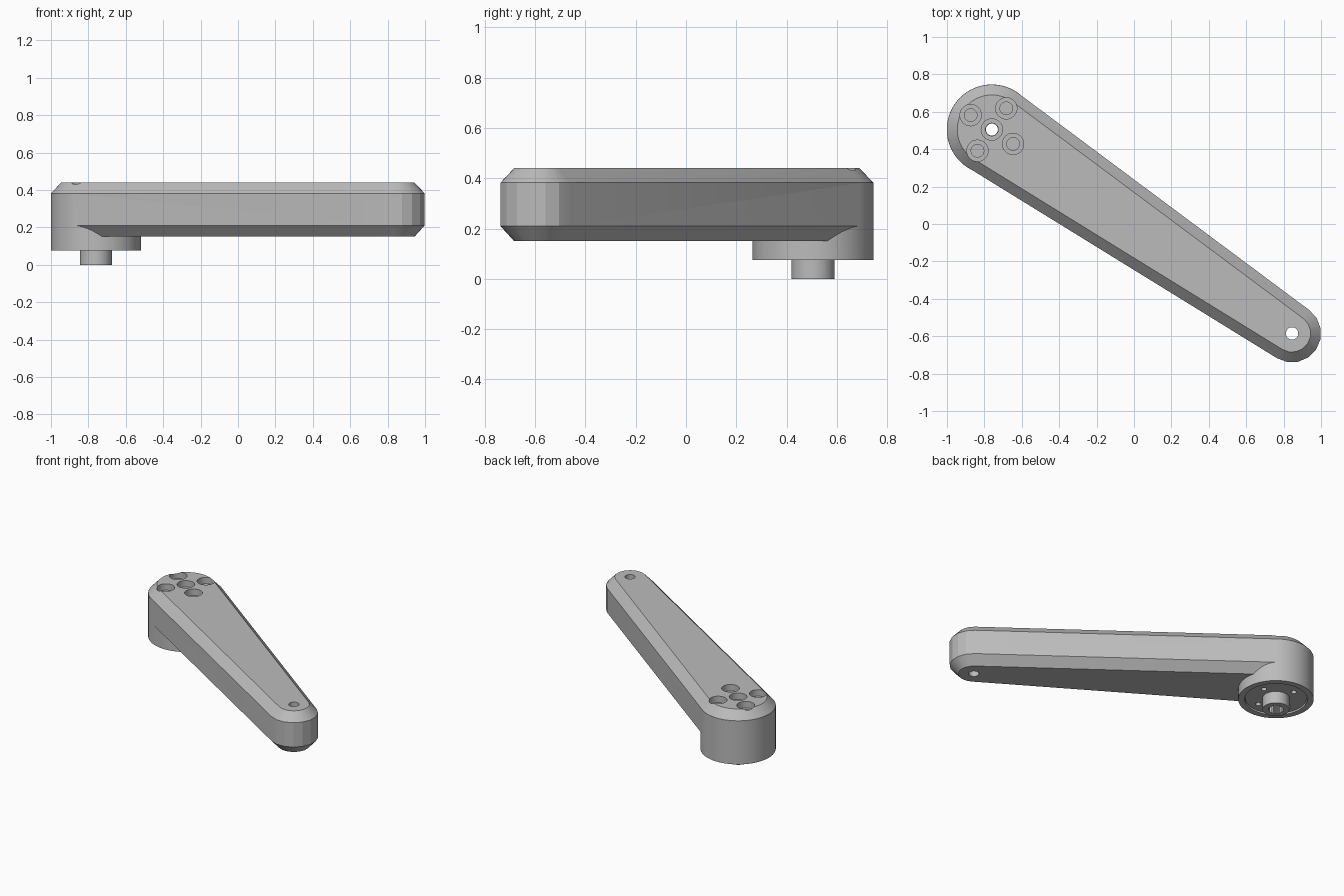
import bpy, bmesh
from math import sin, cos, pi, atan2, asin, radians
from mathutils import Vector

if "Cube" in bpy.data.objects:
    bpy.data.objects.remove(bpy.data.objects["Cube"], do_unlink=True)

PIVOT, TIP = Vector((-0.76, 0.505)), Vector((0.845, -0.585))
R_PIVOT, R_TIP = 0.24, 0.155
AXIS = TIP - PIVOT
ANGLE = atan2(AXIS.y, AXIS.x)
TAPER = asin((R_PIVOT - R_TIP) / AXIS.length)

grey = bpy.data.materials.new("plain grey")
grey.use_nodes = True
colour = (0.5, 0.5, 0.5, 1)
grey.diffuse_color = colour
grey.node_tree.nodes["Principled BSDF"].inputs["Base Color"].default_value = colour


def arc(centre, radius, start, end, steps):
    angles = [start + (end - start) * i / steps for i in range(steps + 1)]
    return [(centre.x + radius * cos(a), centre.y + radius * sin(a)) for a in angles]


def loft(name, rings):
    """Closed solid through (outline, height) rings of equal point count."""
    bm = bmesh.new()
    loops = [[bm.verts.new((x, y, z)) for x, y in outline] for outline, z in rings]
    for low, high in zip(loops, loops[1:]):
        for i in range(len(low)):
            j = (i + 1) % len(low)
            bm.faces.new((low[i], low[j], high[j], high[i]))
    bm.faces.new(loops[0][::-1])
    bm.faces.new(loops[-1])
    bmesh.ops.recalc_face_normals(bm, faces=bm.faces)
    mesh = bpy.data.meshes.new(name)
    bm.to_mesh(mesh)
    bm.free()
    mesh.materials.append(grey)
    obj = bpy.data.objects.new(name, mesh)
    bpy.context.collection.objects.link(obj)
    return obj


def cylinder(name, centre, radius, low, high, steps=32):
    outline = arc(centre, radius, 0, 2 * pi, steps)[:-1]
    return loft(name, [(outline, low), (outline, high)])


def combine(target, other, operation):
    mod = target.modifiers.new(operation.lower(), 'BOOLEAN')
    mod.operation, mod.solver, mod.object = operation, 'EXACT', other
    bpy.ops.object.select_all(action='DESELECT')
    bpy.context.view_layer.objects.active = target
    target.select_set(True)
    bpy.ops.object.modifier_apply(modifier=mod.name)
    bpy.data.objects.remove(other, do_unlink=True)


def drill(target, centre, radius, low, high):
    combine(target, cylinder("drill", centre, radius, low, high), 'DIFFERENCE')


def around(radius, start):
    return [PIVOT + radius * Vector((cos(start + k * pi / 2), sin(start + k * pi / 2)))
            for k in range(4)]


# Tapered arm with chamfered rims
def arm_outline(inset):
    side = pi / 2 - TAPER
    return (arc(TIP, R_TIP - inset, ANGLE - side, ANGLE + side, 8)
            + arc(PIVOT, R_PIVOT - inset, ANGLE + side, ANGLE + 2 * pi - side, 32))


arm = loft("lever_arm", [(arm_outline(0.055), 0.15), (arm_outline(0), 0.21),
                         (arm_outline(0), 0.382), (arm_outline(0.055), 0.44)])

# Round boss under the wide end, with a pocket for the disc
combine(arm, cylinder("boss", PIVOT, 0.241, 0.075, 0.38, 64), 'UNION')
combine(arm, cylinder("pocket", PIVOT, 0.2, 0.05, 0.14, 64), 'DIFFERENCE')

# Counterbored screw holes and the tip hole
for spot in around(0.137, ANGLE) + [PIVOT]:
    drill(arm, spot, 0.057, 0.395, 0.6)
    drill(arm, spot, 0.034, 0.1, 0.5)
drill(arm, TIP, 0.033, 0, 0.6)

# Drive disc with hub
disc = cylinder("drive_disc", PIVOT, 0.196, 0.084, 0.139, 64)
combine(disc, cylinder("hub", PIVOT, 0.086, 0, 0.1, 48), 'UNION')
for spot in around(0.137, radians(16)):
    drill(disc, spot, 0.018, 0.05, 0.12)
drill(disc, PIVOT, 0.032, -0.1, 0.3)

# Toothed socket in the hub
TEETH = 24
socket = []
for i in range(2 * TEETH):
    a, r = pi * i / TEETH, 0.052 if i % 2 else 0.045
    socket.append((PIVOT.x + r * cos(a), PIVOT.y + r * sin(a)))
combine(disc, loft("socket", [(socket, -0.1), (socket, 0.07)]), 'DIFFERENCE')

# Soft shading on the curved walls
for obj in (arm, disc):
    bpy.ops.object.select_all(action='DESELECT')
    bpy.context.view_layer.objects.active = obj
    obj.select_set(True)
    bpy.ops.object.shade_smooth_by_angle(angle=radians(20))
